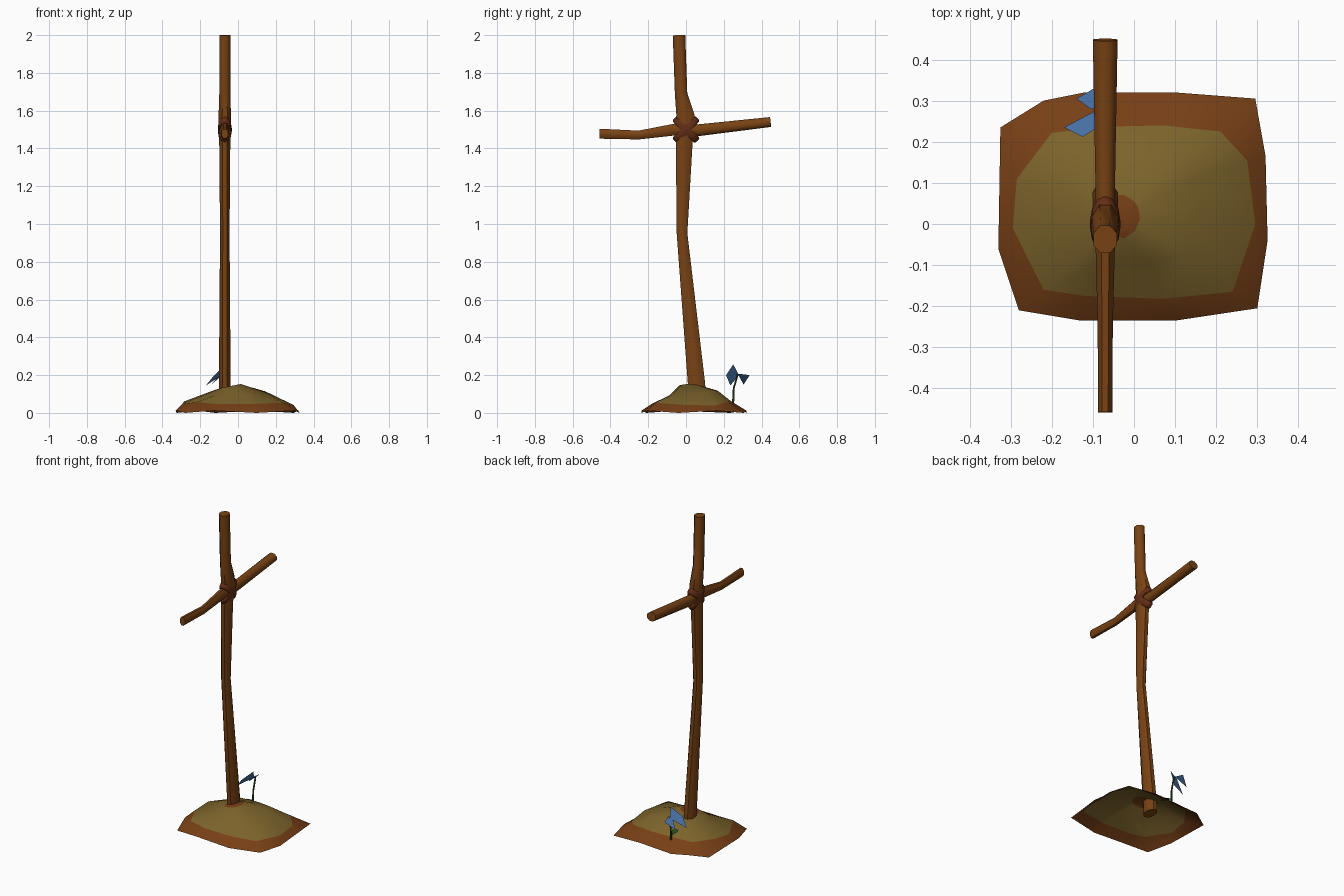
import bpy, math
from mathutils import Vector

if "Cube" in bpy.data.objects:
    bpy.data.objects.remove(bpy.data.objects["Cube"])


def mat(name, c):
    m = bpy.data.materials.new(name)
    m.diffuse_color = (*c, 1)
    m.use_nodes = True
    m.node_tree.nodes["Principled BSDF"].inputs["Base Color"].default_value = m.diffuse_color
    return m


WOOD = mat("brown wood", (0.19, 0.055, 0.007))
EARTH = mat("brown earth", (0.185, 0.050, 0.008))
GRASS = mat("dry grass", (0.20, 0.125, 0.024))
ROPE = mat("red brown rope", (0.125, 0.026, 0.008))
GREEN = mat("dark green", (0.022, 0.075, 0.016))
BLUE = mat("petal blue", (0.075, 0.19, 0.43))
PX = -0.07  # plane of the pole


def make(name, verts, faces, mats, smooth=True):
    me = bpy.data.meshes.new(name)
    me.from_pydata([tuple(v) for v in verts], [], faces)
    for m in mats:
        me.materials.append(m)
    ob = bpy.data.objects.new(name, me)
    bpy.context.collection.objects.link(ob)
    if smooth:
        bpy.context.view_layer.objects.active = ob
        ob.select_set(True)
        bpy.ops.object.shade_smooth_by_angle(angle=math.radians(50))
        ob.select_set(False)
    return ob


def bridge(a, b, n):
    return [(a + i, a + (i + 1) % n, b + (i + 1) % n, b + i) for i in range(n)]


def tube(name, path, material, n=8, x=PX):
    """Path rows: y, z, radius in the yz plane, radius along x."""
    verts, faces = [], []
    for k, (y, z, ra, rb) in enumerate(path):
        p, q = path[max(k - 1, 0)], path[min(k + 1, len(path) - 1)]
        t = Vector((0, q[0] - p[0], q[1] - p[1])).normalized()
        side = Vector((0, t.z, -t.y))
        for i in range(n):
            a = math.tau * (i + 0.5) / n
            verts.append(Vector((x, y, z)) + side * ra * math.cos(a) * 1.05
                         + Vector((rb * math.sin(a) * 1.05, 0, 0)))
        if k:
            faces += bridge((k - 1) * n, k * n, n)
    faces += [tuple(range(n))[::-1], tuple(range(len(verts) - n, len(verts)))]
    return make(name, verts, faces, [material])


# Crooked pole and cross branch
tube("pole", [(0.062, 0.06, 0.048, 0.032), (0.055, 0.16, 0.047, 0.032),
              (-0.021, 0.95, 0.029, 0.026), (-0.010, 1.41, 0.045, 0.030),
              (-0.002, 1.57, 0.050, 0.034), (-0.026, 1.69, 0.034, 0.030),
              (-0.037, 2.0, 0.034, 0.030)], WOOD)
tube("cross_branch", [(-0.458, 1.478, 0.027, 0.018), (-0.25, 1.471, 0.024, 0.019),
                      (-0.06, 1.50, 0.032, 0.024), (0.07, 1.497, 0.032, 0.024),
                      (0.448, 1.54, 0.027, 0.031)], WOOD)

# Two diagonal lashings round the joint
for s in (-1, 1):
    along = Vector((0, s, 1)).normalized()
    across = Vector((0, -1, s)).normalized()
    n, verts = 12, []
    for w, k in ((-0.020, 0.9), (-0.012, 1.0), (0.012, 1.0), (0.020, 0.9)):
        for i in range(n):
            a = math.tau * i / n
            verts.append(Vector((PX + 0.037 * k * math.sin(a), 0, 1.5))
                         + along * 0.085 * k * math.cos(a) + across * w)
    faces = [f for r in range(3) for f in bridge(r * n, (r + 1) * n, n)]
    faces += [tuple(range(n))[::-1], tuple(range(3 * n, 4 * n))]
    if s < 0:
        faces = [f[::-1] for f in faces]
    make("lashing", verts, faces, [ROPE])

# Earth mound: open below, earth rim, grass, bare patch round the pole
outer = [(0.325, -0.04), (0.32, 0.165), (0.295, 0.305), (0.10, 0.32), (-0.12, 0.32),
         (-0.22, 0.30), (-0.325, 0.235), (-0.33, -0.06), (-0.28, -0.21),
         (-0.13, -0.235), (0.10, -0.235), (0.30, -0.205)]
inner = [(0.295, 0.0), (0.275, 0.155), (0.21, 0.225), (0.07, 0.24), (-0.06, 0.237),
         (-0.20, 0.222), (-0.285, 0.11), (-0.295, -0.01), (-0.22, -0.16),
         (-0.12, -0.175), (0.07, -0.182), (0.24, -0.165)]
n = len(outer)
verts = [(x, y, 0.012 * (i % 2)) for i, (x, y) in enumerate(outer)]
for (x, y), (u, v) in zip(inner, outer):
    verts.append((x, y, 0.014 + 0.55 * min(math.hypot(u - x, v - y), 0.085)))
for x, y in inner:
    u, v = 0.53 * x, 0.04 + 0.6 * (y - 0.03)
    verts.append((u, v, 0.105 + 0.1 * (v - 0.03)))
for x, y in inner:
    a = math.atan2(y - 0.03, x)
    u = -0.04 + 0.055 * math.cos(a)
    verts.append((u, 0.018 + 0.055 * math.sin(a), 0.153 + 0.2 * (u - 0.015)))
faces = [f for r in range(3) for f in bridge(r * n, (r + 1) * n, n)]
faces.append(tuple(range(3 * n, 4 * n)))
mound = make("mound", verts, faces, [EARTH, GRASS])
for p in mound.data.polygons:
    p.material_index = 1 if n <= p.index < 3 * n else 0

# Small flower: stem, ground leaf and two petals
tube("flower_stem", [(0.25, 0.05, 0.006, 0.006), (0.253, 0.13, 0.005, 0.005),
                     (0.275, 0.205, 0.005, 0.005)], GREEN, 5)
make("flower_leaf", [(PX, 0.25, 0.075), (PX - 0.02, 0.21, 0.092),
                     (PX, 0.16, 0.10), (PX + 0.02, 0.21, 0.092)],
     [(3, 2, 1, 0)], [GREEN], False)
make("front_petal", [(-0.17, 0.235, 0.145), (-0.125, 0.212, 0.2),
                     (-0.065, 0.25, 0.257), (-0.085, 0.28, 0.2)],
     [(3, 2, 1, 0), ], [BLUE], False)
make("back_petal", [(-0.14, 0.305, 0.15), (-0.105, 0.28, 0.195),
                    (-0.07, 0.278, 0.207), (-0.085, 0.337, 0.2)],
     [(3, 2, 1, 0)], [BLUE], False)

# Face directions: petals and leaf look upward
for ob in bpy.data.objects:
    if ob.name.startswith(("flower_leaf", "front_petal", "back_petal")):
        if ob.data.polygons[0].normal.z < 0:
            ob.data.flip_normals()
